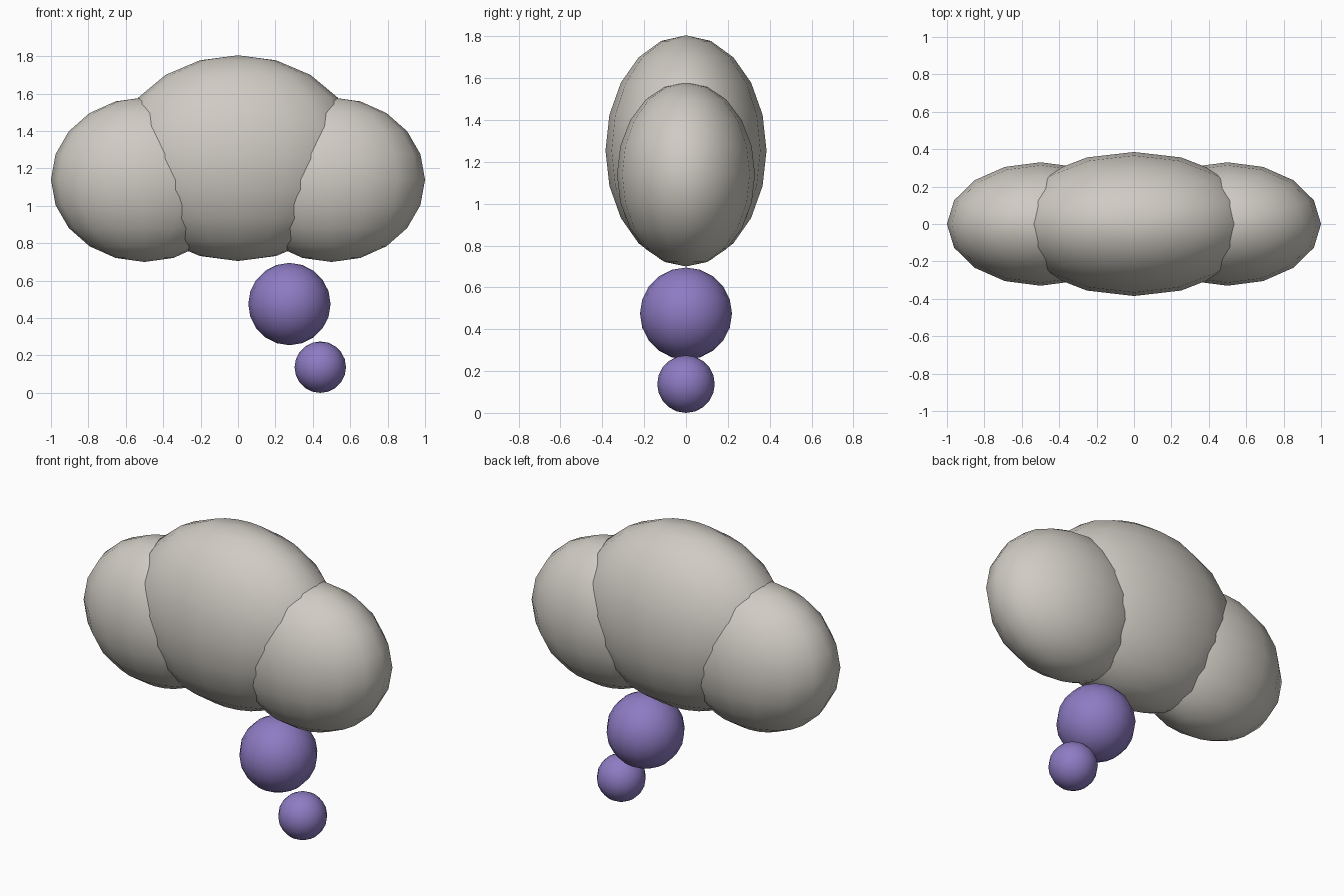
import bpy

cube = bpy.data.objects.get("Cube")
if cube:
    bpy.data.objects.remove(cube, do_unlink=True)


def make_material(name, rgb):
    mat = bpy.data.materials.new(name)
    mat.use_nodes = True
    color = (*rgb, 1.0)
    mat.diffuse_color = color
    bsdf = next(n for n in mat.node_tree.nodes if n.type == "BSDF_PRINCIPLED")
    bsdf.inputs["Base Color"].default_value = color
    return mat


def add_ball(name, center, radii, mat):
    """Smooth ellipsoid with a low segment count."""
    bpy.ops.mesh.primitive_uv_sphere_add(segments=16, ring_count=10, radius=1, location=center)
    ball = bpy.context.object
    ball.name = name
    ball.scale = radii
    bpy.ops.object.transform_apply(location=False, rotation=False, scale=True)
    bpy.ops.object.shade_smooth()
    ball.data.materials.append(mat)
    return ball


grey = make_material("warm light grey", (0.63, 0.60, 0.55))
purple = make_material("soft purple", (0.27, 0.20, 0.55))

# Cloud: a tall middle puff between two matching side puffs
add_ball("middle_puff", (0, 0, 1.255), (0.66, 0.385, 0.55), grey)
for side, sign in (("left", 1), ("right", -1)):
    add_ball(side + "_puff", (sign * 0.5, 0, 1.14), (0.5, 0.33, 0.44), grey)

# Trailing bubbles below the cloud
add_ball("large_bubble", (0.275, 0, 0.475), (0.22, 0.22, 0.22), purple)
add_ball("small_bubble", (0.44, 0, 0.1375), (0.1375, 0.1375, 0.1375), purple)
